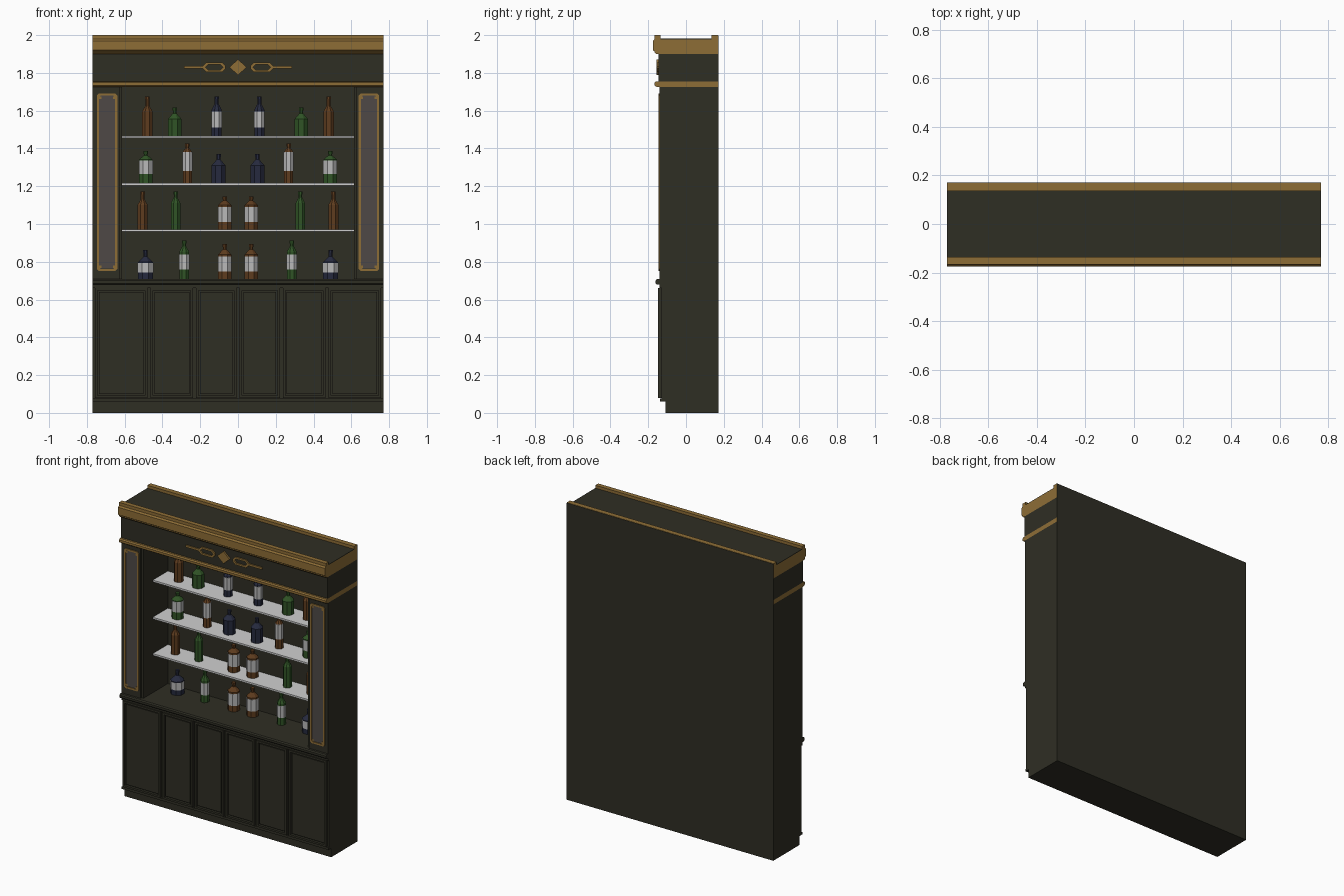
import bpy, bmesh, math

if "Cube" in bpy.data.objects:
    bpy.data.objects.remove(bpy.data.objects["Cube"])


def material(name, *rgb):
    lin = [(c / 255 / 12.92) if c < 11 else ((c / 255 + 0.055) / 1.055) ** 2.4 for c in rgb]
    m = bpy.data.materials.new(name)
    m.use_nodes = True
    m.diffuse_color = (*lin, 1)
    m.node_tree.nodes["Principled BSDF"].inputs["Base Color"].default_value = (*lin, 1)
    return m


WOOD = material("dark olive wood", 47, 46, 36)
GOLD = material("antique gold", 141, 109, 54)
SHELF = material("white shelf", 208, 208, 208)
PANE = material("smoky pane", 78, 73, 70)
LABEL = material("paper label", 186, 186, 186)
GREEN = material("green glass", 48, 84, 38)
BROWN = material("amber glass", 94, 60, 30)
BLUE = material("navy glass", 38, 42, 62)

W = 0.77      # half width of the cabinet
BACK = 0.169  # rear of the carcass


def finish(name, bm, *mats):
    bmesh.ops.recalc_face_normals(bm, faces=bm.faces)
    mesh = bpy.data.meshes.new(name)
    bm.to_mesh(mesh)
    bm.free()
    for m in mats:
        mesh.materials.append(m)
    ob = bpy.data.objects.new(name, mesh)
    bpy.context.scene.collection.objects.link(ob)
    return ob


def box(name, x, y, z, mat):
    bm = bmesh.new()
    bmesh.ops.create_cube(bm, size=1)
    for v in bm.verts:
        v.co = [a + (b - a) * (c + 0.5) for (a, b), c in zip((x, y, z), v.co)]
    return finish(name, bm, mat)


def moulding(name, profile, mat):
    """Extrude a (y, z) profile across the full width."""
    bm = bmesh.new()
    face = bm.faces.new([bm.verts.new((-W, y, z)) for y, z in profile])
    out = bmesh.ops.extrude_face_region(bm, geom=[face])["geom"]
    for v in out:
        if isinstance(v, bmesh.types.BMVert):
            v.co.x = W
    return finish(name, bm, mat)


def outline(cx, cz, hw, hh, cut):
    """Rectangle, with cut corners if cut is above zero."""
    pts = []
    for sx, sz in ((1, 1), (-1, 1), (-1, -1), (1, -1)):
        a = (cx + sx * hw, cz + sz * (hh - cut))
        b = (cx + sx * (hw - cut), cz + sz * hh)
        pts += [a] if cut == 0 else ([a, b] if sx * sz > 0 else [b, a])
    return pts


def ring(name, cx, cz, hw, hh, cut, t, y0, y1, mat):
    """Flat frame of thickness t around an opening, facing the front."""
    bm = bmesh.new()
    loops = [[bm.verts.new((x, y, z)) for x, z in outline(cx, cz, hw - d, hh - d, c)]
             for d, c, y in ((0, cut, y1), (0, cut, y0), (t, cut * 0.8, y0), (t, cut * 0.8, y1))]
    n = len(loops[0])
    for a, b in zip(loops, loops[1:] + loops[:1]):
        for i in range(n):
            j = (i + 1) % n
            bm.faces.new((a[i], a[j], b[j], b[i]))
    return finish(name, bm, mat)


def lathe(bm, x, y, z, profile, index, sides=8):
    """Faceted turned shape with a flat side to the front."""
    rows = []
    for r, h in profile:
        rows.append([bm.verts.new((x + r * math.cos((i + 0.5) * math.tau / sides),
                                   y + r * math.sin((i + 0.5) * math.tau / sides), z + h))
                     for i in range(sides)])
    faces = [bm.faces.new(rows[0]), bm.faces.new(rows[-1])]
    for a, b in zip(rows, rows[1:]):
        for i in range(sides):
            j = (i + 1) % sides
            faces.append(bm.faces.new((a[i], a[j], b[j], b[i])))
    for f in faces:
        f.material_index = index


def bottle(name, x, y, z, width, body, height, glass, label):
    r = width / 2 / math.cos(math.pi / 8)
    neck = min(0.011, r * 0.4)
    slope = min(0.03, (height - body) * 0.5)
    bm = bmesh.new()
    lathe(bm, x, y, z, [(r, 0), (r, body), (neck, body + slope), (neck, height - 0.015),
                        (neck + 0.002, height - 0.015), (neck + 0.002, height)], 0)
    if label:
        lathe(bm, x, y, z, [(r + 0.002, label[0]), (r + 0.002, label[1])], 1)
    finish(name, bm, glass, LABEL)


# Lower cabinet
box("plinth", (-W, W), (-0.108, BACK), (0, 0.06), WOOD)
box("base_cabinet", (-W, W), (-0.13, BACK), (0.06, 0.66), WOOD)
moulding("counter", [(BACK, 0.66), (-0.14, 0.66), (-0.14, 0.68), (-0.155, 0.68),
                     (-0.161, 0.686), (-0.161, 0.7), (-0.155, 0.708), (BACK, 0.708)], WOOD)
box("skirting", (-W, W), (-0.138, -0.13), (0.06, 0.075), WOOD)

# Six cupboard doors, mirrored about the centre
for side in (-1, 1):
    for k, (a, b) in enumerate(((0.008, 0.222), (0.238, 0.463), (0.479, 0.757))):
        cx, hw = side * (a + b) / 2, (b - a) / 2
        tag = f"{'left' if side > 0 else 'right'}_{k + 1}"
        ring(f"door_frame_{tag}", cx, 0.37, hw, 0.29, 0, 0.013, -0.147, -0.13, WOOD)
        box(f"door_panel_{tag}", (cx - hw + 0.02, cx + hw - 0.02), (-0.14, -0.13),
            (0.1, 0.64), WOOD)

# Upper carcass with open niche
box("niche_back", (-0.62, 0.62), (0.13, BACK), (0.708, 1.725), WOOD)
box("back_panel", (-W, W), (BACK, 0.171), (0, 1.998), WOOD)
for side, tag in ((-1, "right"), (1, "left")):
    def span(a, b):
        return sorted((side * a, side * b))
    box(f"{tag}_column", span(0.628, W), (-0.14, BACK), (0.708, 1.725), WOOD)
    box(f"{tag}_jamb", span(0.614, 0.628), (-0.13, 0.13), (0.708, 1.725), WOOD)
    box(f"{tag}_pane", span(0.65, 0.736), (-0.142, -0.139), (0.765, 1.68), PANE)
    ring(f"{tag}_pane_frame", side * 0.693, 1.221, 0.054, 0.47, 0.01, 0.012,
         -0.146, -0.139, GOLD)
    for sx in (-1, 1):
        for z in (0.773, 1.669):
            x = side * 0.693 + sx * 0.037
            box(f"{tag}_frame_corner", (x - 0.007, x + 0.007), (-0.145, -0.139),
                (z - 0.007, z + 0.007), GOLD)

# Frieze, bands and cornice
moulding("gold_band", [(BACK, 1.725), (-0.155, 1.725), (-0.166, 1.733),
                       (-0.166, 1.748), (-0.158, 1.755), (BACK, 1.755)], GOLD)
box("frieze", (-W, W), (-0.145, BACK), (1.755, 1.9), WOOD)
moulding("cornice", [(BACK, 1.9), (-0.158, 1.9), (-0.166, 1.908), (-0.166, 1.914),
                     (-0.175, 1.92), (-0.175, 1.97), (-0.166, 1.98), (-0.166, 2.0),
                     (-0.135, 2.0), (-0.135, 1.978), (0.135, 1.978), (0.135, 2.0),
                     (BACK, 2.0)], GOLD)
box("top_deck", (-W, W), (-0.135, 0.135), (1.978, 1.981), WOOD)

# Frieze ornament
ring_z = 1.83
bm = bmesh.new()
diamond = bm.faces.new([bm.verts.new((x, -0.145, ring_z + z))
                        for x, z in ((0.046, 0), (0, 0.042), (-0.046, 0), (0, -0.042))])
for v in bmesh.ops.extrude_face_region(bm, geom=[diamond])["geom"]:
    if isinstance(v, bmesh.types.BMVert):
        v.co.y = -0.156
finish("ornament_diamond", bm, GOLD)
for side in (-1, 1):
    ring("ornament_link", side * 0.126, ring_z, 0.061, 0.026, 0.02, 0.012, -0.154, -0.144, GOLD)
    box("ornament_bar", sorted((side * 0.185, side * 0.285)), (-0.153, -0.144),
        (ring_z - 0.007, ring_z + 0.007), GOLD)

# Shelves
for z in (0.965, 1.21, 1.46):
    box("shelf", (-0.614, 0.614), (-0.03, 0.13), (z - 0.006, z + 0.006), SHELF)

# Bottles: x, width, body height, total height, glass, label heights
rows = {
    1.466: ((0.48, 0.055, 0.13, 0.21, BROWN, None),
            (0.335, 0.07, 0.09, 0.15, GREEN, None),
            (0.113, 0.053, 0.14, 0.21, BLUE, (0.045, 0.13))),
    1.216: ((0.488, 0.07, 0.125, 0.17, GREEN, (0.05, 0.12)),
            (0.268, 0.048, 0.165, 0.21, BROWN, (0.065, 0.165)),
            (0.103, 0.072, 0.095, 0.155, BLUE, None)),
    0.971: ((0.505, 0.053, 0.13, 0.2, BROWN, None),
            (0.33, 0.05, 0.14, 0.2, GREEN, None),
            (0.07, 0.07, 0.13, 0.175, BROWN, (0.04, 0.12))),
    0.708: ((0.49, 0.08, 0.09, 0.155, BLUE, (0.035, 0.085)),
            (0.285, 0.052, 0.145, 0.205, GREEN, (0.05, 0.13)),
            (0.07, 0.07, 0.13, 0.185, BROWN, (0.04, 0.12))),
}
for z, row in rows.items():
    for x, *spec in row:
        for side in (-1, 1):
            bottle("bottle", side * x, 0.055, z, *spec)
